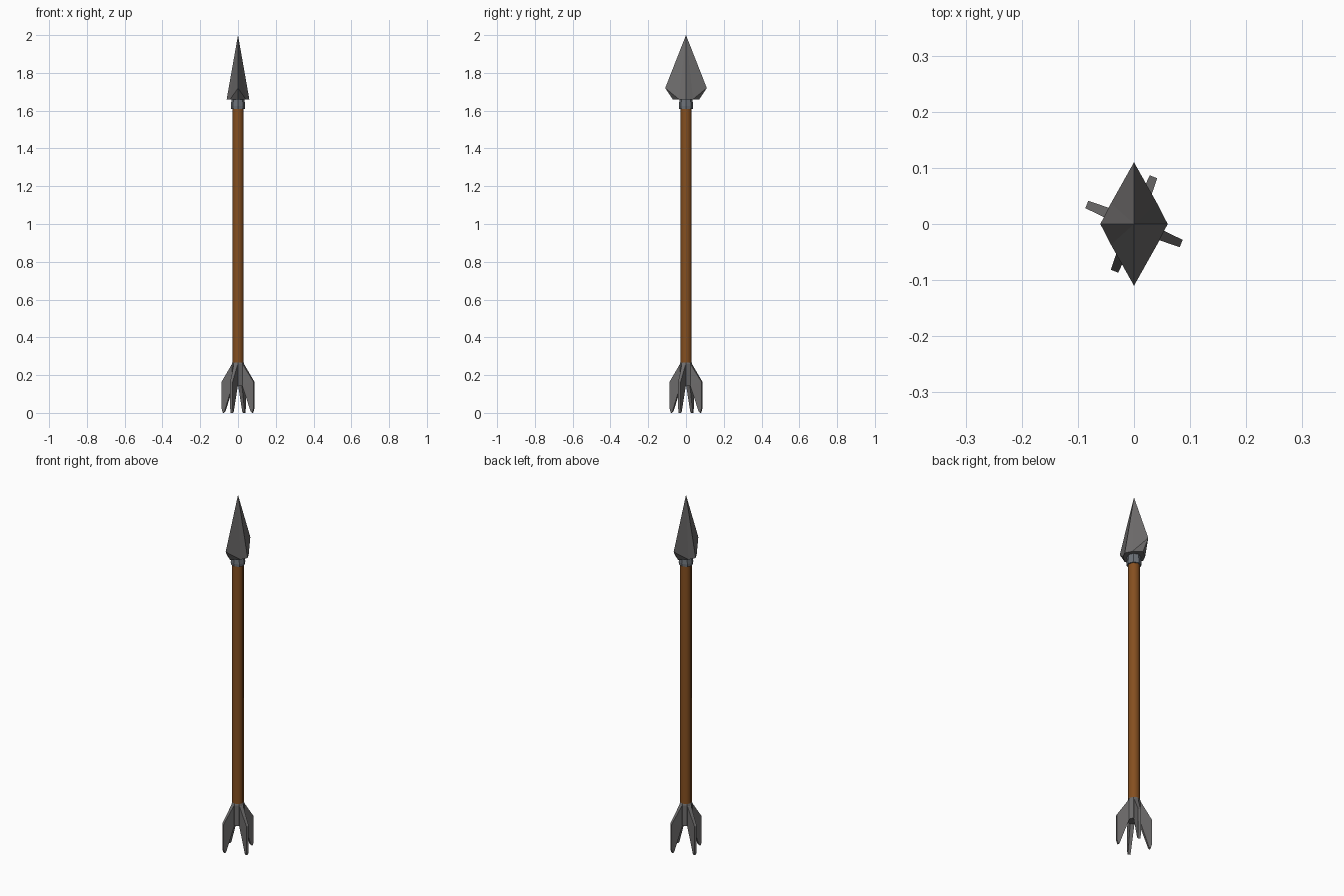
import bpy, bmesh, math
from mathutils import Matrix

if "Cube" in bpy.data.objects:
    bpy.data.objects.remove(bpy.data.objects["Cube"])


def material(name, rgb):
    m = bpy.data.materials.new(name)
    m.diffuse_color = (*rgb, 1)
    m.use_nodes = True
    m.node_tree.nodes["Principled BSDF"].inputs["Base Color"].default_value = m.diffuse_color
    return m


WOOD = material("brown wood", (0.235, 0.078, 0.014))
METAL = material("grey metal", (0.155, 0.15, 0.15))
COLLAR = material("blue grey metal", (0.15, 0.165, 0.185))


def build(name, verts, faces, mat, smooth=False):
    mesh = bpy.data.meshes.new(name)
    mesh.from_pydata(verts, [], faces)
    bm = bmesh.new()
    bm.from_mesh(mesh)
    bmesh.ops.recalc_face_normals(bm, faces=bm.faces)
    for f in bm.faces:
        f.smooth = smooth and len(f.verts) == 4
    bm.to_mesh(mesh)
    bm.free()
    mesh.materials.append(mat)
    ob = bpy.data.objects.new(name, mesh)
    bpy.context.collection.objects.link(ob)
    return ob


def tube(name, rings, mat, smooth=False, n=8):
    """Closed eight-sided solid through (radius, z) rings."""
    verts = [(r * math.cos(math.tau * i / n), r * math.sin(math.tau * i / n), z)
             for r, z in rings for i in range(n)]
    faces = [(k * n + i, k * n + (i + 1) % n, (k + 1) * n + (i + 1) % n, (k + 1) * n + i)
             for k in range(len(rings) - 1) for i in range(n)]
    faces += [tuple(range(n)), tuple(range((len(rings) - 1) * n, len(rings) * n))]
    return build(name, verts, faces, mat, smooth)


# Wooden shaft, collar below the head, sleeve carrying the fins
tube("shaft", [(0.03, 0.15), (0.03, 1.68)], WOOD, True)
tube("head_collar", [(0.037, 1.61), (0.038, 1.625), (0.034, 1.66)], COLLAR)
tube("tail_sleeve", [(0.033, 0.145), (0.033, 0.26), (0.03, 0.268)], METAL)

# Diamond head: tip, two wide shoulders, chamfered lower corners
head_verts = [(0, 0, 2),
              (0.06, 0, 1.66), (0.041, 0.037, 1.66), (0, 0.11, 1.72), (-0.041, 0.037, 1.66),
              (-0.06, 0, 1.66), (-0.041, -0.037, 1.66), (0, -0.11, 1.72), (0.041, -0.037, 1.66),
              (0, 0.07, 1.66), (0, -0.07, 1.66)]
head_faces = [(0, i, i % 8 + 1) for i in range(1, 9)]
head_faces += [(2, 3, 9), (3, 4, 9), (6, 7, 10), (7, 8, 10),
               (1, 2, 9, 4, 5, 6, 10, 8)]
build("arrow_head", head_verts, head_faces, METAL)

# Four swept tail fins, thick at the sleeve and thinner outside: (radius, z, half thickness)
profile = [(0.028, 0.262, 0.011), (0.091, 0.165, 0.007), (0.091, 0.022, 0.007),
           (0.084, 0.0, 0.007), (0.075, 0.008, 0.007), (0.028, 0.145, 0.011)]
n = len(profile)
for k in range(4):
    verts = [(r, s * t, z) for s in (-1, 1) for r, z, t in profile]
    # split into root, middle and lower quads so that the sides stay flat
    faces = []
    for o in (0, n):
        faces += [(o, o + 1, o + 5), (o + 1, o + 4, o + 5), (o + 1, o + 2, o + 3, o + 4)]
    faces += [(i, (i + 1) % n, (i + 1) % n + n, i + n) for i in range(n)]
    fin = build(f"tail_fin_{k + 1}", verts, faces, METAL)
    fin.data.transform(Matrix.Rotation(math.radians(-22.5 + 90 * k), 4, 'Z'))
